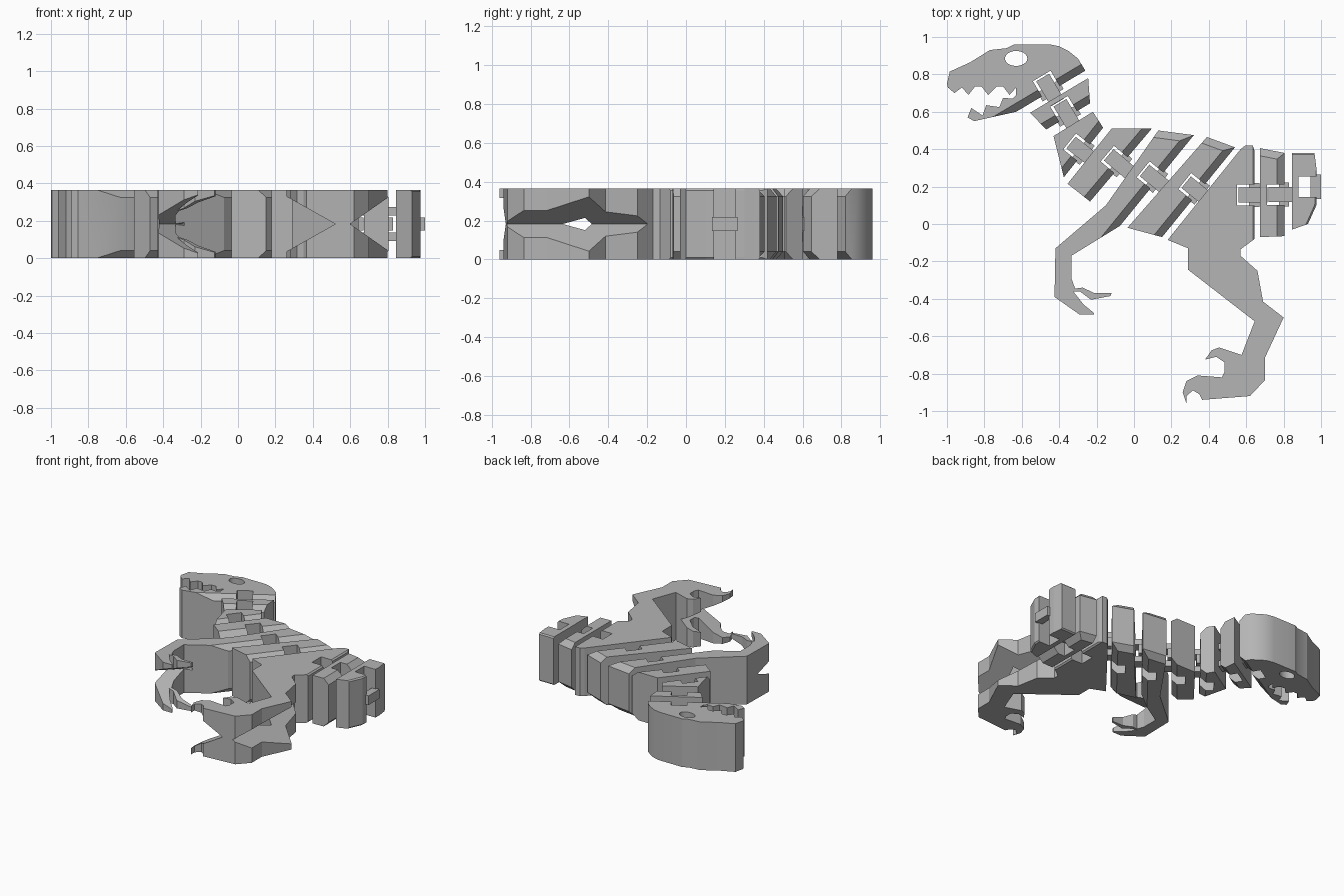
import bpy
import bmesh
from mathutils import Vector, Matrix

HEIGHT = 0.365
MID = HEIGHT / 2
CHAMFER = 0.04

default_cube = bpy.data.objects.get("Cube")
if default_cube:
    bpy.data.objects.remove(default_cube, do_unlink=True)

grey = bpy.data.materials.new("plain grey")
grey.use_nodes = True
grey.diffuse_color = (0.46, 0.46, 0.46, 1)
grey.node_tree.nodes["Principled BSDF"].inputs["Base Color"].default_value = (0.46, 0.46, 0.46, 1)


def add_object(name, bm):
    bmesh.ops.recalc_face_normals(bm, faces=bm.faces)
    mesh = bpy.data.meshes.new(name)
    bm.to_mesh(mesh)
    bm.free()
    mesh.materials.append(grey)
    obj = bpy.data.objects.new(name, mesh)
    bpy.context.collection.objects.link(obj)
    return obj


def prism(name, outline, low, high, chamfered=(), to_point=None):
    """Extrude a flat outline; chamfer the top and bottom of chosen sides."""
    to_point = to_point or (lambda a, b, c: (a, b, c))
    bm = bmesh.new()
    bottom = [bm.verts.new(to_point(a, b, low)) for a, b in outline]
    top = [bm.verts.new(to_point(a, b, high)) for a, b in outline]
    bm.faces.new(bottom)
    bm.faces.new(top)
    count = len(outline)
    for i in range(count):
        j = (i + 1) % count
        bm.faces.new((bottom[i], bottom[j], top[j], top[i]))
    rims = [bm.edges.get((ring[i], ring[(i + 1) % count]))
            for i in chamfered for ring in (bottom, top)]
    if rims:
        bmesh.ops.bevel(bm, geom=rims, offset=CHAMFER, segments=1,
                        profile=0.5, affect='EDGES', clamp_overlap=True)
    return add_object(name, bm)


def add_box(bm, along, half_width, heights, frame):
    """Box in a joint frame: along = outward range, heights = z range."""
    size = (along[1] - along[0], 2 * half_width, heights[1] - heights[0])
    centre = (sum(along) / 2, 0, sum(heights) / 2)
    matrix = frame @ Matrix.Translation(centre) @ Matrix.Diagonal((*size, 1))
    bmesh.ops.create_cube(bm, size=1, matrix=matrix)


def cut(target, cutter):
    cutter.hide_render = True
    mod = target.modifiers.new("cut", 'BOOLEAN')
    mod.operation = 'DIFFERENCE'
    mod.solver = 'EXACT'
    mod.object = cutter
    bpy.context.view_layer.objects.active = target
    bpy.ops.object.modifier_apply(modifier=mod.name)
    bpy.data.objects.remove(cutter, do_unlink=True)


def joint(name, body, outline, side, has_hook=True):
    """Slot, cross bar and linking hook in the middle of a rear side."""
    a, b = Vector(outline[side]), Vector(outline[side + 1])
    d = (b - a).normalized()
    mid = (a + b) / 2
    frame = Matrix(((-d.y, d.x, 0, mid.x), (d.x, d.y, 0, mid.y),
                    (0, 0, 1, MID), (0, 0, 0, 1)))
    bm = bmesh.new()
    add_box(bm, (-0.095, 0.05), 0.055, (-0.3, 0.3), frame)
    cut(body, add_object("slot_cutter", bm))
    bm = bmesh.new()
    add_box(bm, (-0.03, 0.025), 0.065, (-0.035, 0.035), frame)
    add_object(name + "_bar", bm)
    if has_hook:
        bm = bmesh.new()
        for low, high in ((-0.09, -0.045), (0.045, 0.09)):
            add_box(bm, (-0.085, 0.07), 0.04, (low, high), frame)
        add_box(bm, (-0.085, -0.045), 0.04, (-0.045, 0.045), frame)
        add_object(name + "_hook", bm)


# Head with toothed jaws and an eye hole
head_outline = [
    (-1, .75), (-.985, .815), (-.875, .865), (-.77, .93), (-.68, .94), (-.64, .96),
    (-.45, .96), (-.4, .95), (-.35, .925), (-.3, .885), (-.26, .82), (-.63, .6),
    (-.855, .55), (-.89, .57), (-.87, .62), (-.81, .58), (-.79, .635),
    (-.72, .625), (-.7, .675), (-.65, .67), (-.63, .69), (-.63, .73),
    (-.665, .69), (-.7, .735), (-.735, .735), (-.78, .69), (-.815, .735),
    (-.85, .735), (-.885, .69), (-.92, .73), (-.96, .7), (-.995, .73)]

# Simple links: back front, back rear, belly rear, belly front
neck_front = [(-.245, .78), (-.235, .645), (-.47, .505), (-.555, .595)]
neck_rear = [(-.22, .6), (-.165, .515), (-.375, .25), (-.43, .47)]
shoulder = [(-.12, .51), (.095, .51), (-.235, .12), (-.355, .215)]
belly = [(.39, .465), (.54, .41), (.15, -.07), (-.035, -.02)]
tail_front = [(.675, .405), (.805, .38), (.805, -.065), (.675, -.07)]
tail_end = [(.845, .38), (.965, .38), (.975, .3), (.975, .1), (.93, 0), (.845, -.03)]

# Chest link carrying the arms and fingers
chest_outline = [
    (.13, .5), (.32, .475), (-.075, -.01), (-.335, -.17), (-.335, -.29),
    (-.315, -.345), (-.275, -.34), (-.21, -.37), (-.12, -.37), (-.125, -.385),
    (-.23, -.405), (-.29, -.36), (-.325, -.36), (-.27, -.43), (-.215, -.475),
    (-.215, -.485), (-.29, -.485), (-.425, -.39), (-.42, -.13), (-.15, .1)]

# Hip link carrying the legs and clawed feet
hip_outline = [
    (.57, .4), (.595, .42), (.635, .42), (.645, .39), (.645, -.08), (.57, -.135),
    (.57, -.17), (.66, -.25), (.69, -.415), (.8, -.5), (.7, -.715), (.7, -.835),
    (.62, -.92), (.365, -.94), (.35, -.91), (.315, -.89), (.28, -.92),
    (.28, -.96), (.26, -.9), (.28, -.84), (.34, -.81), (.47, -.82), (.485, -.79),
    (.485, -.74), (.44, -.71), (.38, -.725), (.415, -.675), (.455, -.66),
    (.575, -.7), (.645, -.52), (.29, -.245), (.29, -.13), (.18, -.085)]

# Name, outline, joint side, extra chamfered sides
links = [
    ("head", head_outline, 10, ()),
    ("neck_front", neck_front, 1, ()),
    ("neck_rear", neck_rear, 1, ()),
    ("shoulder", shoulder, 1, ()),
    ("chest_and_arms", chest_outline, 1, (0,)),
    ("belly", belly, 1, (0,)),
    ("hip_and_legs", hip_outline, 3, ()),
    ("tail_front", tail_front, 1, (0,)),
    ("tail_end", tail_end, 2, (0, 3))]

parts = {}
for name, outline, side, extra in links:
    parts[name] = prism(name, outline, 0, HEIGHT, (side, *extra))
    joint(name, parts[name], outline, side, has_hook=name != "tail_end")

# Eye hole
bm = bmesh.new()
bmesh.ops.create_cone(bm, cap_ends=True, segments=24, radius1=1, radius2=1, depth=1,
                      matrix=Matrix.Translation((-.63, .885, MID)) @ Matrix.Diagonal((.06, .04, 1, 1)))
cut(parts["head"], add_object("eye_cutter", bm))


def wedge(tip, end, spread):
    """Triangle that opens from the tip towards the end."""
    return [(tip, MID), (end, MID + spread), (end, MID - spread)]


# Wedges that split the limbs into a left and a right one
def along_x(a, b, c):
    return (a, c, b)


def diagonal(a, b, c):
    return ((a + c) * 0.7071, (c - a) * 0.7071, b)


cut(parts["hip_and_legs"], prism("heel_cutter", wedge(.6, .9, .21), -1.1, -.2, to_point=along_x))
cut(parts["hip_and_legs"], prism("toe_cutter", wedge(.52, .2, .18), -1.1, -.6, to_point=along_x))
cut(parts["chest_and_arms"], prism("hand_cutter", wedge(-.12, .24, .18), -.9, -.3, to_point=diagonal))

# Smooth the curved crown while keeping crisp edges
bpy.ops.object.select_all(action='DESELECT')
parts["head"].select_set(True)
bpy.context.view_layer.objects.active = parts["head"]
bpy.ops.object.shade_smooth_by_angle(angle=0.4)
